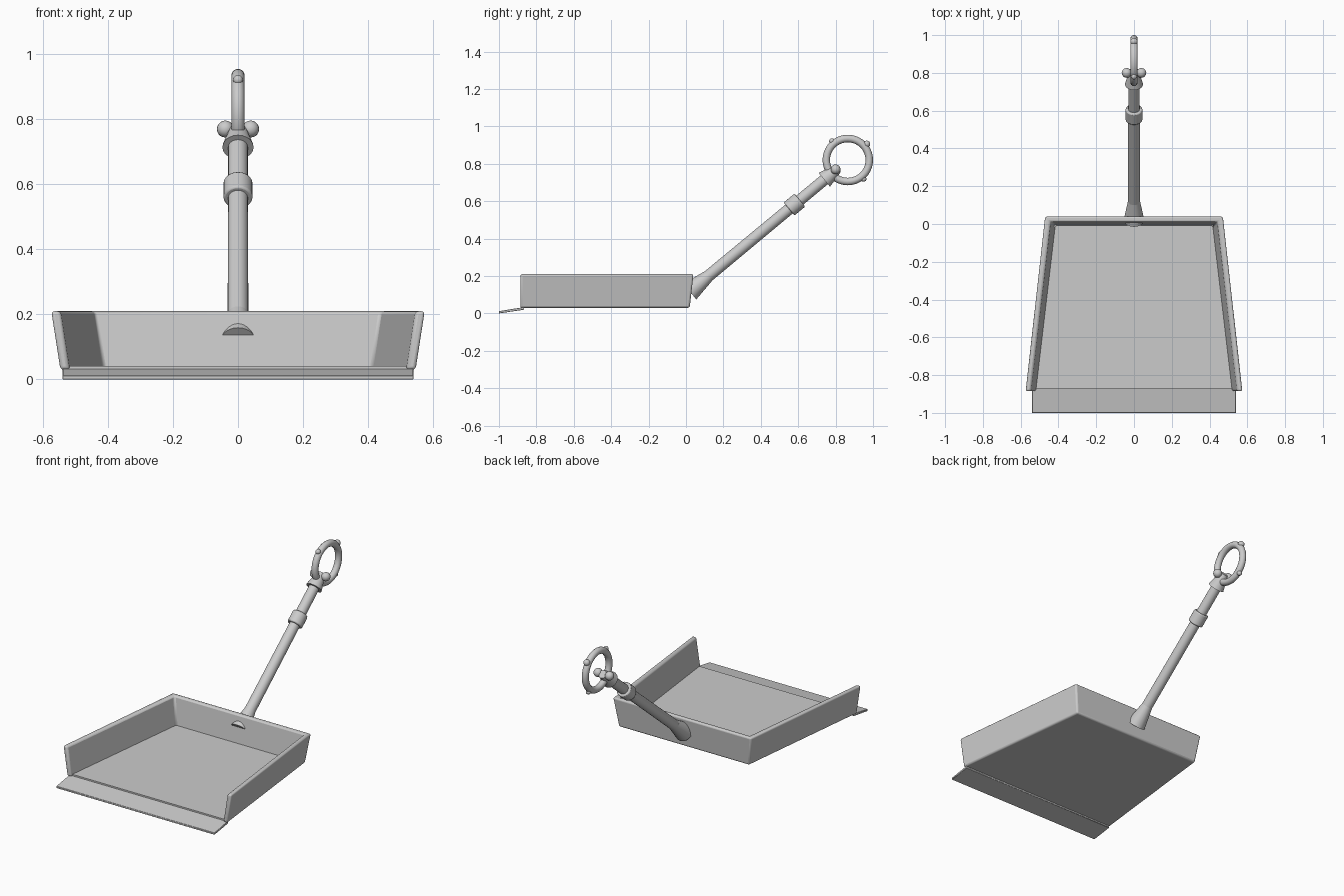
import bpy, bmesh, math
from mathutils import Vector

if "Cube" in bpy.data.objects:
    bpy.data.objects.remove(bpy.data.objects["Cube"])

TILT = math.radians(-50.3)
DIR = Vector((0, math.sin(-TILT), math.cos(TILT)))
BASE = Vector((0, 0.02, 0.117))


def mesh_object(name, bm, bevel=0, segments=3):
    bmesh.ops.recalc_face_normals(bm, faces=bm.faces)
    me = bpy.data.meshes.new(name)
    bm.to_mesh(me)
    bm.free()
    ob = bpy.data.objects.new(name, me)
    bpy.context.collection.objects.link(ob)
    if bevel:
        m = ob.modifiers.new("bevel", 'BEVEL')
        m.width, m.segments = bevel, segments
        m.limit_method = 'ANGLE'
        m.angle_limit = math.radians(40)
    smooth(ob)
    return ob


def smooth(ob):
    bpy.ops.object.select_all(action='DESELECT')
    ob.select_set(True)
    bpy.context.view_layer.objects.active = ob
    bpy.ops.object.shade_smooth_by_angle(angle=math.radians(35))


def loft(name, rings, bevel=0, segments=3):
    """Skin matching cross-sections and cap both ends."""
    bm = bmesh.new()
    vs = [[bm.verts.new(p) for p in r] for r in rings]
    n = len(vs[0])
    for a, b in zip(vs, vs[1:]):
        for i in range(n):
            j = (i + 1) % n
            bm.faces.new((a[i], a[j], b[j], b[i]))
    bm.faces.new(vs[0])
    bm.faces.new(vs[-1])
    return mesh_object(name, bm, bevel, segments)


def shaft_part(name, start, end, r1, r2, sides=20, bevel=0):
    """Tapered cylinder lying on the handle axis."""
    bpy.ops.mesh.primitive_cone_add(
        vertices=sides, radius1=r1, radius2=r2, depth=end - start,
        location=BASE + DIR * (start + end) / 2, rotation=(TILT, 0, 0))
    ob = bpy.context.object
    ob.name = name
    if bevel:
        m = ob.modifiers.new("bevel", 'BEVEL')
        m.width, m.segments = bevel, 2
        m.limit_method = 'ANGLE'
    smooth(ob)


def ball(name, loc, r):
    bpy.ops.mesh.primitive_uv_sphere_add(segments=16, ring_count=10, radius=r, location=loc)
    bpy.context.object.name = name
    smooth(bpy.context.object)


# U-shaped wall, leaning outwards: outer bottom, outer top, inner top, inner bottom
def wall_section(s, front):
    if front:
        return [(s * x, -0.885, z) for x, z in
                ((0.547, 0.03), (0.575, 0.21), (0.546, 0.21), (0.518, 0.03))]
    return [(s * x, y, z) for x, y, z in
            ((0.445, 0.02, 0.03), (0.472, 0.04, 0.21),
             (0.442, 0.012, 0.21), (0.415, -0.01, 0.03))]


loft("pan_walls", [wall_section(-1, True), wall_section(-1, False),
                   wall_section(1, False), wall_section(1, True)], 0.01)

# Floor plate
loft("pan_floor", [[(-0.53, -0.872, z), (0.53, -0.872, z), (0.43, 0.005, z), (-0.43, 0.005, z)]
                   for z in (0.03, 0.042)])

# Sloping front lip
loft("front_lip", [[(x, -1.0, 0.0), (x, -0.865, 0.02), (x, -0.865, 0.034), (x, -1.0, 0.012)]
                   for x in (-0.54, 0.54)], 0.002, 1)

# Handle: socket, shaft, collar and end ferrule
shaft_part("handle_socket", 0.0, 0.13, 0.055, 0.032)
shaft_part("handle_shaft", 0.05, 1.0, 0.032, 0.03)
shaft_part("handle_collar", 0.69, 0.765, 0.045, 0.045, bevel=0.006)
shaft_part("handle_ferrule", 0.935, 1.03, 0.048, 0.024)

# Hanging ring with its studs and side knobs
RING = Vector((0, 0.865, 0.82))
bpy.ops.mesh.primitive_torus_add(
    major_radius=0.115, minor_radius=0.02, major_segments=40, minor_segments=14,
    location=RING, rotation=(0, math.pi / 2, 0))
bpy.context.object.name = "hanging_ring"
smooth(bpy.context.object)
for deg, r in ((130, 0.015), (40, 0.019), (-50, 0.015)):
    a = math.radians(deg)
    ball("ring_stud", RING + 0.132 * Vector((0, math.cos(a), math.sin(a))), r)
for s in (-1, 1):
    ball("side_knob", (s * 0.039, 0.80, 0.77), 0.026)
